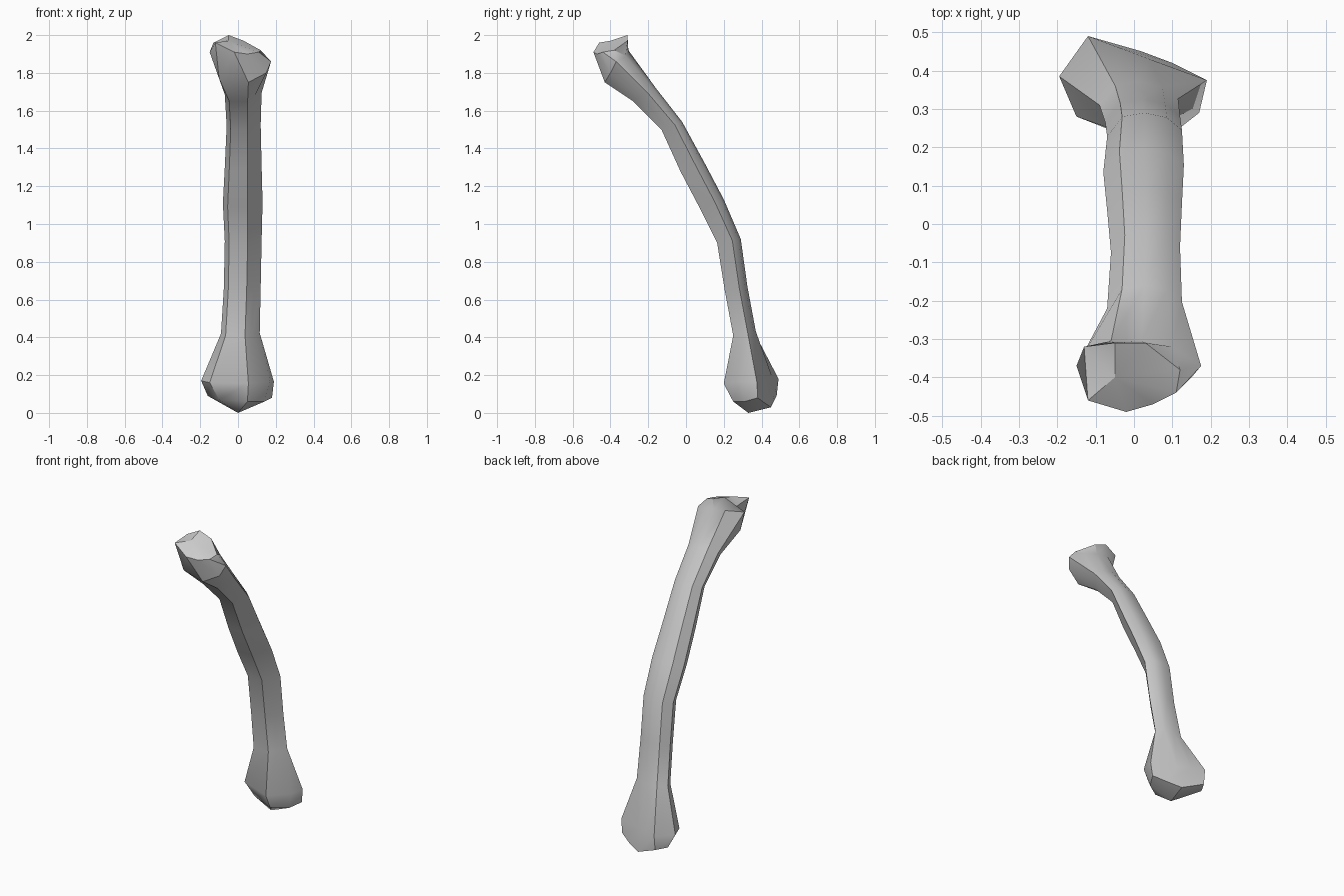
import bpy
import bmesh
import math
from mathutils import Vector

default_cube = bpy.data.objects.get("Cube")
if default_cube:
    bpy.data.objects.remove(default_cube, do_unlink=True)

# Cross-section of the shaft: flat front, ridged sides, rounded back
# (fraction across the width, fraction from front to back)
SECTION = [(.12, 0), (.62, 0), (.8, .3), (1, .64),
           (.8, .9), (.5, 1), (.2, .92), (0, .5)]


def shaft_ring(left, right, front, back):
    """Fit the section between two side limits and two (y, z) points."""
    front_point, back_point = Vector(front), Vector(back)
    ring = []
    for across, depth in SECTION:
        y, z = front_point.lerp(back_point, depth)
        ring.append((left + (right - left) * across, y, z))
    return ring


def loft(bm, rings, bottom_tip, top_tip):
    """Skin the rings in order and close both ends with a fan."""
    loops = [[bm.verts.new(point) for point in ring] for ring in rings]
    count = len(SECTION)
    for lower, upper in zip(loops, loops[1:]):
        for i in range(count):
            j = (i + 1) % count
            bm.faces.new((lower[i], lower[j], upper[j], upper[i]))
    for loop, tip in ((loops[0], bottom_tip), (loops[-1], top_tip)):
        centre = bm.verts.new(tip)
        for i in range(count):
            bm.faces.new((loop[i], loop[(i + 1) % count], centre))
    bmesh.ops.recalc_face_normals(bm, faces=bm.faces)


# Lower knuckle: underside, then its widest rim
knuckle_under = [(-.1, .31, .07), (.05, .25, .06), (.14, .31, .06), (.18, .38, .08),
                 (.1, .42, .05), (.02, .45, .03), (-.12, .48, .09), (-.16, .41, .09)]
knuckle_rim = [(-.15, .28, .16), (.055, .2, .155), (.17, .29, .165), (.19, .375, .165),
               (.04, .43, .17), (-.04, .46, .18), (-.12, .49, .18), (-.195, .385, .17)]

# Curved shaft, from the lower knuckle to the neck
shaft = [
    shaft_ring(-.09, .115, (.25, .41), (.37, .43)),
    shaft_ring(-.075, .12, (.205, .65), (.325, .67)),
    shaft_ring(-.07, .125, (.165, .9), (.29, .92)),
    shaft_ring(-.08, .13, (.07, 1.09), (.2, 1.13)),
    shaft_ring(-.07, .125, (-.03, 1.28), (.1, 1.32)),
    shaft_ring(-.06, .12, (-.13, 1.5), (-.02, 1.54)),
    shaft_ring(-.07, .125, (-.28, 1.65), (-.16, 1.72)),
]

# Upper head: flared collar, then the slanted rim of the shallow socket
head_collar = [(-.1, -.4, 1.77), (.055, -.43, 1.75), (.15, -.4, 1.8), (.175, -.37, 1.86),
               (.1, -.32, 1.89), (.02, -.305, 1.91), (-.06, -.305, 1.92), (-.15, -.37, 1.91)]
head_rim = [(-.12, -.46, 1.96), (-.02, -.49, 1.91), (.05, -.47, 1.9), (.11, -.44, 1.91),
            (.12, -.38, 1.92), (.03, -.31, 1.97), (-.05, -.31, 2), (-.13, -.32, 1.96)]

bm = bmesh.new()
loft(bm, [knuckle_under, knuckle_rim, *shaft, head_collar, head_rim],
     bottom_tip=(0, .33, 0), top_tip=(-.05, -.4, 1.97))
mesh = bpy.data.meshes.new("long_bone")
bm.to_mesh(mesh)
bm.free()

bone = bpy.data.objects.new("long_bone", mesh)
bpy.context.collection.objects.link(bone)

# One plain grey for the whole bone
grey = bpy.data.materials.new("light_grey")
grey.use_nodes = True
colour = (.6, .6, .6, 1)
grey.diffuse_color = colour
for node in grey.node_tree.nodes:
    if node.type == "BSDF_PRINCIPLED":
        node.inputs["Base Color"].default_value = colour
mesh.materials.append(grey)

# Rounded back, crisp ridges
bpy.ops.object.select_all(action="DESELECT")
bone.select_set(True)
bpy.context.view_layer.objects.active = bone
bpy.ops.object.shade_smooth_by_angle(angle=math.radians(35))
